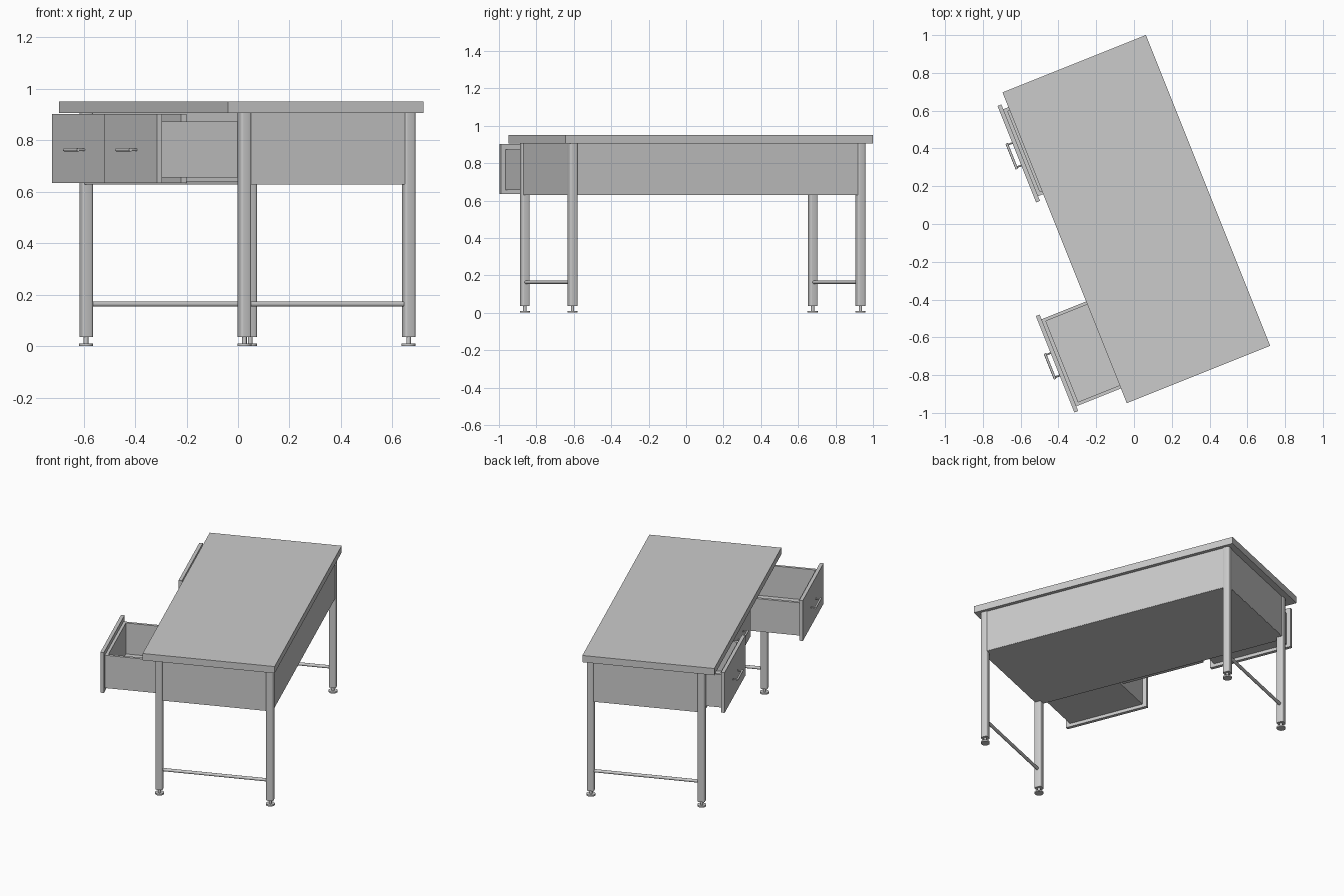
import bpy, bmesh, math
from mathutils import Matrix, Vector

if "Cube" in bpy.data.objects:
    bpy.data.objects.remove(bpy.data.objects["Cube"])

# Desk frame: local x = depth (drawers face -x), local y = length, turned about z
T = Matrix.Translation((0.0125, 0.026, 0)) @ Matrix.Rotation(math.radians(21.8), 4, 'Z')


def finish(name, bm, smooth=False):
    bm.transform(T)
    me = bpy.data.meshes.new(name)
    bm.to_mesh(me)
    bm.free()
    ob = bpy.data.objects.new(name, me)
    bpy.context.collection.objects.link(ob)
    if smooth:
        bpy.ops.object.select_all(action='DESELECT')
        ob.select_set(True)
        bpy.context.view_layer.objects.active = ob
        bpy.ops.object.shade_smooth_by_angle(angle=math.radians(35))
    return ob


def add_box(bm, x0, x1, y0, y1, z0, z1):
    m = Matrix.Translation(((x0 + x1) / 2, (y0 + y1) / 2, (z0 + z1) / 2)) \
        @ Matrix.Diagonal((x1 - x0, y1 - y0, z1 - z0, 1))
    bmesh.ops.create_cube(bm, size=1, matrix=m)


def box(name, *dims):
    bm = bmesh.new()
    add_box(bm, *dims)
    return finish(name, bm)


def add_rod(bm, a, b, r, segs=20):
    a, b = Vector(a), Vector(b)
    d = b - a
    m = Matrix.Translation((a + b) / 2) @ d.to_track_quat('Z', 'Y').to_matrix().to_4x4()
    bmesh.ops.create_cone(bm, cap_ends=True, segments=segs, radius1=r, radius2=r,
                          depth=d.length, matrix=m)


# Table top
box("table_top", -0.409, 0.409, -0.886, 0.886, 0.905, 0.95)

FRONT, BACK, SIDE, H = -0.318, 0.369, 0.829, 0.0225

# Legs with rounded corners, and levelling feet
for row, x in (("front", FRONT), ("back", BACK)):
    for side, y in (("left", SIDE), ("right", -SIDE)):
        bm = bmesh.new()
        add_box(bm, x - H, x + H, y - H, y + H, 0.035, 0.905)
        upright = [e for e in bm.edges
                   if abs(e.verts[0].co.z - e.verts[1].co.z) > 0.1]
        bmesh.ops.bevel(bm, geom=upright, offset=0.01, segments=4,
                        profile=0.5, affect='EDGES')
        finish(f"{row}_{side}_leg", bm, True)
        bm = bmesh.new()
        add_rod(bm, (x, y, 0), (x, y, 0.01), 0.027, 32)
        add_rod(bm, (x, y, 0.01), (x, y, 0.036), 0.009)
        finish(f"{row}_{side}_foot", bm, True)

# End panels and stretchers
for side, s in (("left", 1), ("right", -1)):
    ys = sorted((s * 0.834, s * 0.846))
    box(f"{side}_end_panel", FRONT + H - 0.005, BACK - H + 0.005, *ys, 0.63, 0.905)
    bm = bmesh.new()
    add_rod(bm, (FRONT, s * SIDE, 0.163), (BACK, s * SIDE, 0.163), 0.01)
    finish(f"{side}_stretcher", bm, True)

# Back and bottom panels of the drawer case
box("back_panel", 0.374, 0.386, -SIDE + H - 0.005, SIDE - H + 0.005, 0.63, 0.905)
box("bottom_panel", -0.334, 0.384, -0.844, 0.844, 0.629, 0.639)


# Drawer: front plate, open tray and bar handle
def drawer(name, yc, pull):
    f = -0.362 - pull
    box(f"{name}_front", f, f + 0.022, yc - 0.275, yc + 0.275, 0.634, 0.903)
    x0, x1, w, t = f + 0.022, f + 0.60, 0.248, 0.018
    bm = bmesh.new()
    add_box(bm, x0, x1, yc - w, yc - w + t, 0.655, 0.873)
    add_box(bm, x0, x1, yc + w - t, yc + w, 0.655, 0.873)
    add_box(bm, x1 - t, x1, yc - w + t, yc + w - t, 0.655, 0.873)
    add_box(bm, x0, x0 + t, yc - w + t, yc + w - t, 0.655, 0.873)
    add_box(bm, x0 + t, x1 - t, yc - w + t, yc + w - t, 0.655, 0.667)
    finish(f"{name}_tray", bm)
    bm = bmesh.new()
    hx, z = f - 0.029, 0.763
    add_rod(bm, (hx, yc - 0.073, z), (hx, yc + 0.073, z), 0.0065)
    for s in (-1, 1):
        add_rod(bm, (hx, yc + s * 0.064, z), (f + 0.002, yc + s * 0.064, z), 0.0045, 12)
    finish(f"{name}_handle", bm, True)


for name, yc, pull in (("left_drawer", 0.554, 0.098),
                       ("middle_drawer", 0.0, 0.0),
                       ("right_drawer", -0.554, 0.323)):
    drawer(name, yc, pull)
